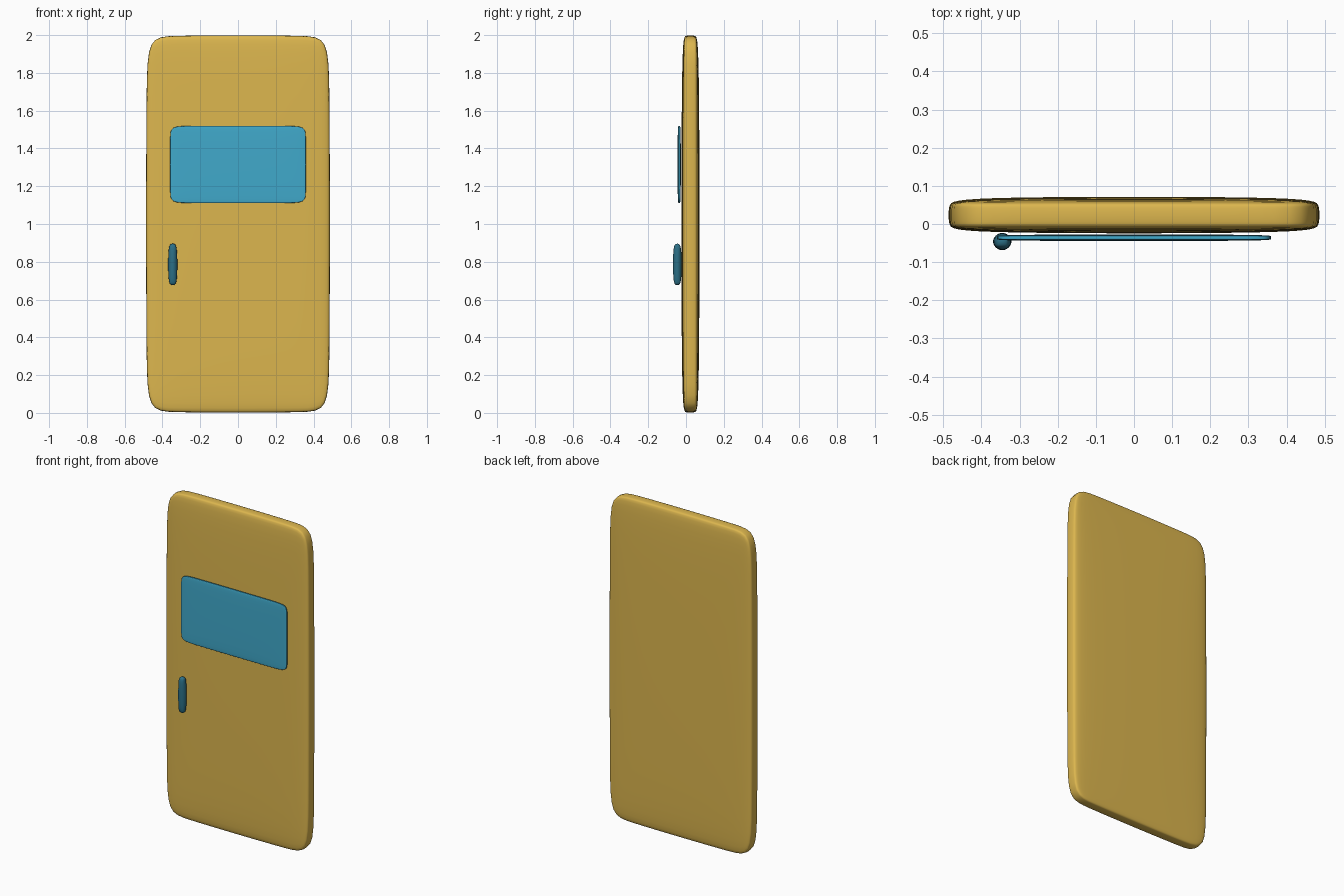
import bpy

if "Cube" in bpy.data.objects:
    bpy.data.objects.remove(bpy.data.objects["Cube"], do_unlink=True)


def make_material(name, rgb):
    mat = bpy.data.materials.new(name)
    mat.use_nodes = True
    mat.diffuse_color = (*rgb, 1)
    mat.node_tree.nodes["Principled BSDF"].inputs["Base Color"].default_value = (*rgb, 1)
    return mat


def soft_box(name, low, high, bevel, mat):
    """Bevelled box, softened by subdivision, spanning two corners."""
    bpy.ops.mesh.primitive_cube_add(
        size=1, location=[(a + b) / 2 for a, b in zip(low, high)])
    obj = bpy.context.object
    obj.name = name
    obj.scale = [b - a for a, b in zip(low, high)]
    bpy.ops.object.transform_apply(location=False, rotation=False, scale=True)
    edge = obj.modifiers.new("Bevel", 'BEVEL')
    edge.width = bevel
    edge.segments = 1
    soft = obj.modifiers.new("Subdivision", 'SUBSURF')
    soft.levels = soft.render_levels = 3
    bpy.ops.object.shade_smooth()
    obj.data.materials.append(mat)
    return obj


yellow = make_material("warm yellow", (0.72, 0.47, 0.077))
blue = make_material("window blue", (0.052, 0.40, 0.60))
teal = make_material("dark teal", (0.025, 0.16, 0.24))

# Door slab
soft_box("door_panel", (-0.488, -0.026, 0), (0.488, 0.073, 2), 0.02, yellow)
# Window plate on the front
soft_box("window", (-0.36, -0.045, 1.11), (0.36, -0.027, 1.52), 0.005, blue)
# Upright handle near the right edge
soft_box("handle", (-0.371, -0.07, 0.675), (-0.32, -0.022, 0.897), 0.016, teal)
